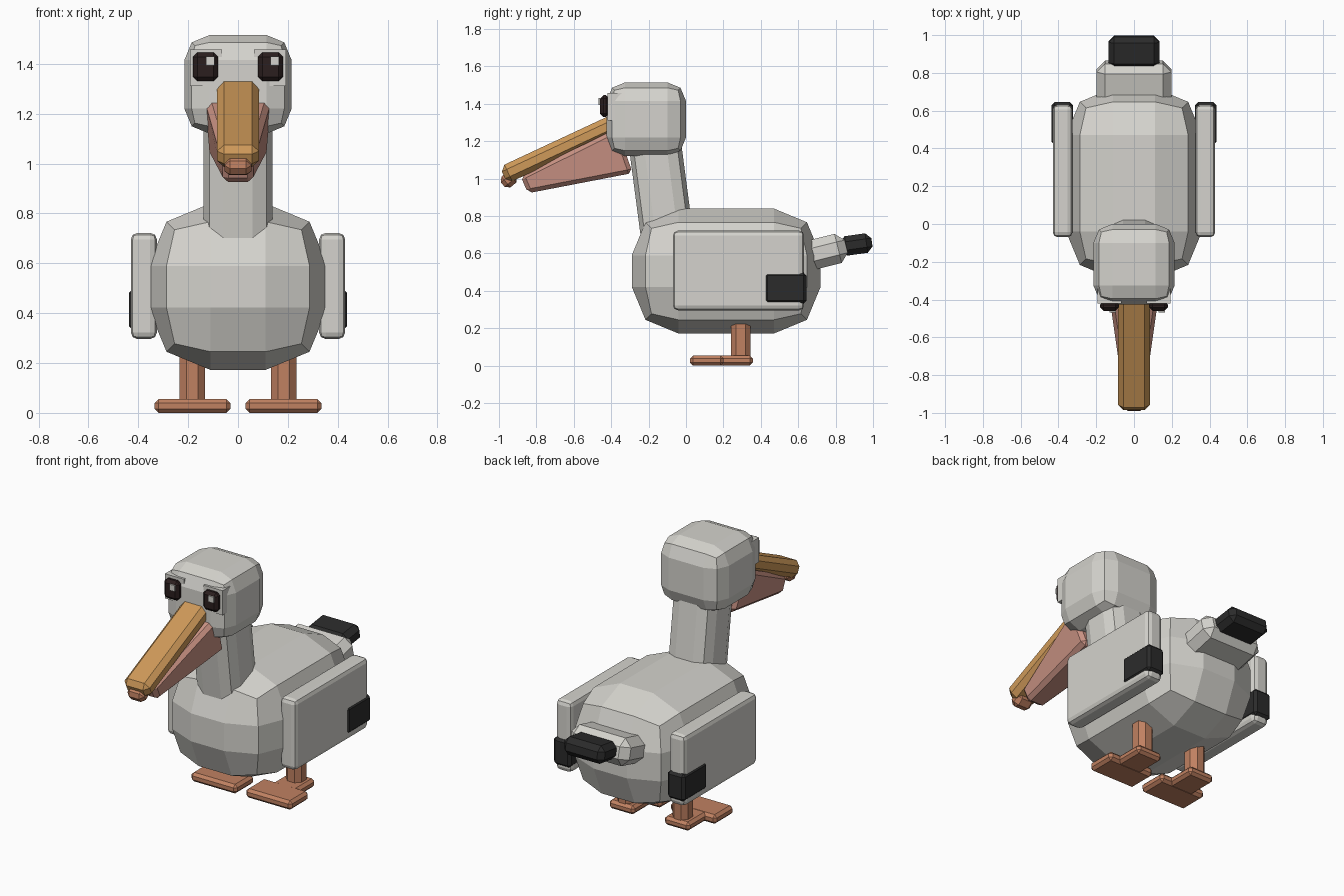
import bpy, bmesh
from math import radians
from mathutils import Matrix, Vector

if "Cube" in bpy.data.objects:
    bpy.data.objects.remove(bpy.data.objects["Cube"])


def material(name, rgb):
    mat = bpy.data.materials.new(name)
    mat.use_nodes = True
    color = (*rgb, 1)
    mat.diffuse_color = color
    mat.node_tree.nodes["Principled BSDF"].inputs["Base Color"].default_value = color
    return mat


feather = material("pale_grey", (0.66, 0.65, 0.61))
black = material("black", (0.024, 0.024, 0.024))
eye_dark = material("dark_brown", (0.024, 0.013, 0.013))
ochre = material("ochre", (0.62, 0.32, 0.10))
salmon = material("salmon", (0.53, 0.22, 0.12))
pink = material("dusty_pink", (0.59, 0.29, 0.23))


def block(name, mat, center, size, bevel, segments=1, tilt=0, shape=None):
    """Bevelled box, optionally reshaped by a corner rule and tilted about x."""
    bm = bmesh.new()
    bmesh.ops.create_cube(bm, size=1)
    for v in bm.verts:
        v.co = shape(v.co) if shape else Vector(a * b for a, b in zip(v.co, size))
    if bevel:
        bmesh.ops.bevel(bm, geom=bm.edges[:], offset=bevel, segments=segments,
                        profile=0.5, affect='EDGES', clamp_overlap=False)
    bm.transform(Matrix.Translation(center) @ Matrix.Rotation(radians(tilt), 4, 'X'))
    bmesh.ops.recalc_face_normals(bm, faces=bm.faces[:])
    mesh = bpy.data.meshes.new(name)
    bm.to_mesh(mesh)
    bm.free()
    mesh.materials.append(mat)
    obj = bpy.data.objects.new(name, mesh)
    bpy.context.collection.objects.link(obj)
    return obj


def span(name, mat, low, high, bevel, segments=1):
    """Bevelled box between two opposite corners."""
    low, high = Vector(low), Vector(high)
    return block(name, mat, (low + high) / 2, high - low, bevel, segments)


def pair(name, mat, low, high, bevel, segments=1):
    """Mirrored boxes, given the corners of the left one."""
    span("left_" + name, mat, low, high, bevel, segments)
    span("right_" + name, mat, (-high[0], *low[1:]), (-low[0], *high[1:]), bevel, segments)


# Body, neck and head
span("body", feather, (-0.36, -0.29, 0.172), (0.36, 0.72, 0.84), 0.25, 2)
block("neck", feather, (0, -0.122, 0.85), (0.276, 0.28, 0.85), 0.08, 2, tilt=7.5)
span("head", feather, (-0.215, -0.425, 1.12), (0.215, 0, 1.515), 0.1, 2)

# Eyes on square brow plates, both glints on the same side
pair("eye_plate", feather, (0.065, -0.42, 1.31), (0.192, -0.3, 1.458), 0)
pair("eye", eye_dark, (0.08, -0.46, 1.33), (0.18, -0.41, 1.446), 0.018)
for side, x in (("left", 0.147), ("right", -0.112)):
    block(side + "_eye_glint", feather, (x, -0.464, 1.412), (0.034, 0.009, 0.036), 0)

# Upper bill with its hooked tip
block("upper_bill", ochre, (0, -0.64, 1.175), (0.168, 0.74, 0.098), 0.028, tilt=25)
block("bill_tip", salmon, (0, -0.947, 0.995), (0.11, 0.085, 0.075), 0.022, tilt=40)


# Pouch, tapered to the front and downward
def pouch_corner(co):
    back, top = co.y > 0, co.z > 0
    half_width = (0.135 if top else 0.115) if back else 0.06
    if back:
        y, z = (-0.37, 1.27) if top else (-0.285, 1.03)
    else:
        y, z = (-0.885, 1.015) if top else (-0.845, 0.922)
    return Vector((half_width if co.x > 0 else -half_width, y, z))


block("pouch", pink, (0, 0, 0), None, 0.022, shape=pouch_corner)

# Wings with dark rear tips
pair("wing", feather, (0.325, -0.07, 0.296), (0.43, 0.632, 0.722), 0.027, 2)
pair("wing_tip", black, (0.322, 0.42, 0.332), (0.437, 0.645, 0.497), 0.016)

# Tail
block("tail", feather, (0, 0.745, 0.61), (0.395, 0.23, 0.16), 0.045, tilt=14)
block("tail_tip", black, (0, 0.91, 0.648), (0.27, 0.17, 0.105), 0.03, tilt=8)

# Legs and stepped feet
pair("leg", salmon, (0.133, 0.24, 0.02), (0.235, 0.345, 0.32), 0.028)
pair("front_foot", salmon, (0.03, 0.022, 0), (0.335, 0.2, 0.055), 0.016)
pair("heel", salmon, (0.1, 0.17, 0.001), (0.268, 0.358, 0.054), 0.016)
